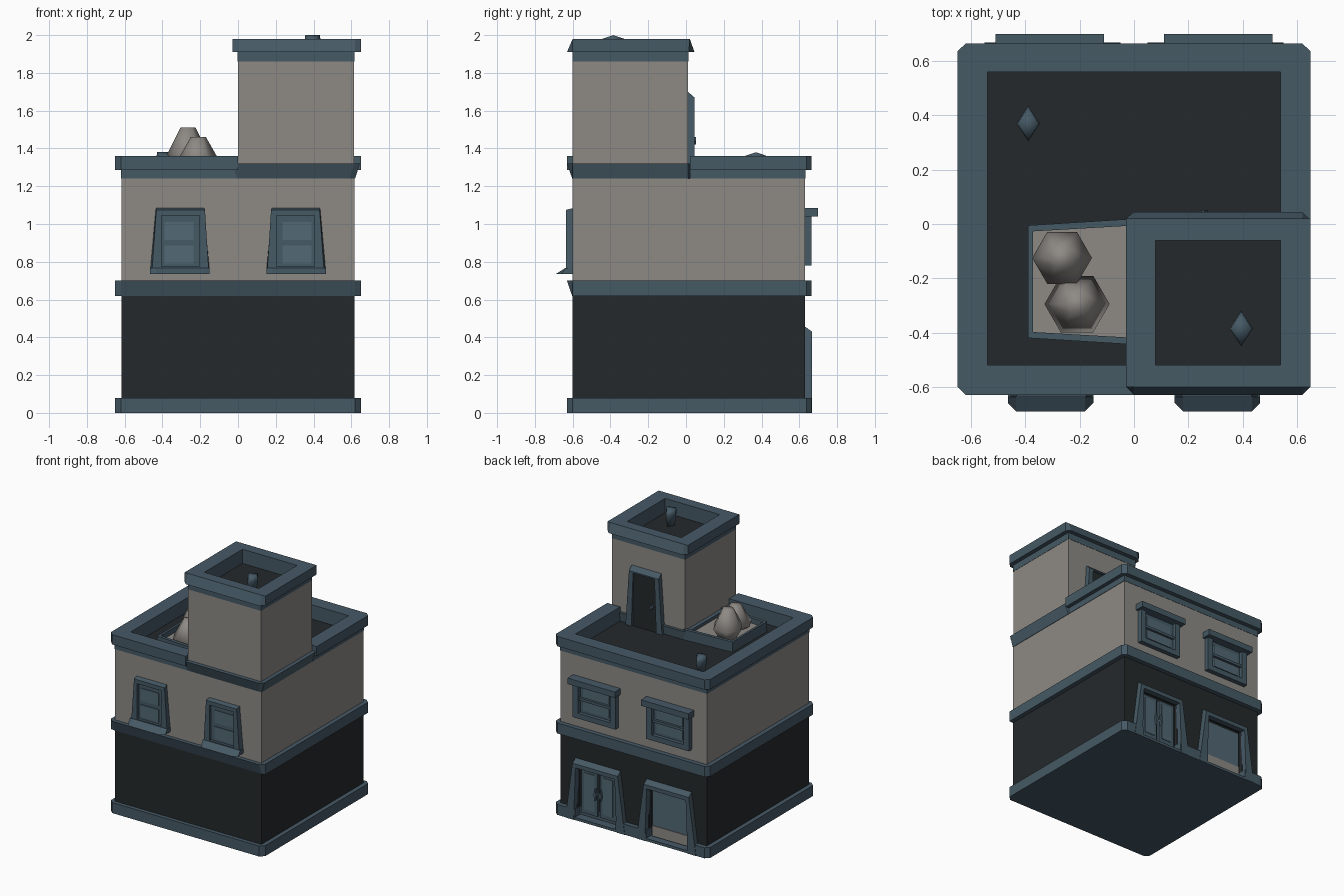
import bpy, bmesh, math

if "Cube" in bpy.data.objects:
    bpy.data.objects.remove(bpy.data.objects["Cube"])

def mat(name, r, g, b):
    m = bpy.data.materials.new(name)
    m.diffuse_color = (r, g, b, 1)
    m.use_nodes = True
    m.node_tree.nodes["Principled BSDF"].inputs["Base Color"].default_value = m.diffuse_color
    return m

WALL = mat("warm_grey", 0.27, 0.255, 0.235)
BLUE = mat("slate_blue", 0.06, 0.10, 0.13)
DARK = mat("charcoal", 0.018, 0.022, 0.024)
PANE = mat("pane_blue", 0.085, 0.14, 0.175)

def loft(name, loops, m, ring=False, smooth=False):
    """Bridge equal-length loops; cap the ends, or close into a ring."""
    bm = bmesh.new()
    vs = [[bm.verts.new(p) for p in lp] for lp in loops]
    n = len(vs[0])
    for a, b in zip(vs, vs[1:] + (vs[:1] if ring else [])):
        for i in range(n):
            j = (i + 1) % n
            bm.faces.new((a[i], a[j], b[j], b[i]))
    if not ring:
        bm.faces.new(vs[0])
        bm.faces.new(vs[-1])
    bmesh.ops.recalc_face_normals(bm, faces=bm.faces[:])
    for f in bm.faces:
        f.smooth = smooth
    me = bpy.data.meshes.new(name)
    bm.to_mesh(me)
    bm.free()
    me.materials.append(m)
    o = bpy.data.objects.new(name, me)
    bpy.context.collection.objects.link(o)
    return o

def at_z(pts, z):
    return [(x, y, z) for x, y in pts]

def at_y(pts, y):
    return [(x, y, z) for x, z in pts]

def rect(a, b, c, d):
    return [(a, c), (b, c), (b, d), (a, d)]

def box(name, x0, x1, y0, y1, z0, z1, m):
    r = rect(min(x0, x1), max(x0, x1), y0, y1)
    return loft(name, [at_z(r, z0), at_z(r, z1)], m)

def outline(x0, x1, f, sf, sb, b, c=0.03):
    """Rectangle with cut corners: f/b front and back, sf/sb ends of the sides."""
    return [(x0, sf), (x0 + c, f), (x1 - c, f), (x1, sf),
            (x1, sb), (x1 - c, b), (x0 + c, b), (x0, sb)]

# Main storeys and trim bands
full = outline(-.65, .65, -.63, -.60, .637, .665)
base = loft("base_trim", [at_z(full, 0), at_z(full, .08)], BLUE)
ground = box("ground_floor_walls", -.617, .617, -.60, .63, .08, .62, DARK)
mid_low = outline(-.65, .65, -.603, -.60, .637, .665)
loft("middle_band", [at_z(mid_low, .62), at_z(full, .70)], BLUE)
box("upper_floor_walls", -.617, .617, -.60, .63, .70, 1.24, WALL)
box("main_roof", -.58, .58, -.56, .60, 1.24, 1.252, DARK)

# L-shaped parapet, interrupted by the tower
inner = [(.54, .02), (.54, .56), (-.54, .56), (-.54, -.52), (0, -.52)]
stripe = [(0, -.602), (-.62, -.602), (-.62, .632), (.62, .632), (.62, .02)] + inner
cap = [(0, -.63), (-.62, -.63), (-.65, -.60), (-.65, .637), (-.62, .665),
       (.62, .665), (.65, .637), (.65, .02)] + inner
loft("parapet_stripe", [at_z(stripe, 1.24), at_z(stripe, 1.285)], BLUE)
loft("parapet", [at_z(cap, 1.285), at_z(cap, 1.36)], BLUE)

# Tower
low = outline(-.01, .62, -.602, -.60, .01, .02)
high = outline(-.03, .645, -.63, -.60, .01, .03)
loft("tower_base_band", [at_z(low, 1.24), at_z(high, 1.32)], BLUE)
box("tower_walls", 0, .615, -.60, .01, 1.32, 1.86, WALL)
box("tower_roof", .03, .59, -.57, -.02, 1.86, 1.872, DARK)
hole = outline(.08, .54, -.52, -.52, -.06, -.06)
t0 = outline(-.002, .617, -.602, -.602, .012, .012)
t1 = outline(-.03, .65, -.63, -.60, .015, .045)
t2 = outline(-.03, .65, -.60, -.60, .02, .02)
loft("tower_stripe", [at_z(t0, 1.86), at_z(t0, 1.91), at_z(hole, 1.91), at_z(hole, 1.86)], BLUE, True)
loft("tower_parapet", [at_z(t1, 1.91), at_z(t2, 1.98), at_z(hole, 1.98), at_z(hole, 1.91)], BLUE, True)

def door_frame(name, c, wb, wt, iw, z0, z1, zi, y0, y1):
    """Slanted surround, open at the bottom, sloping back at the top."""
    def u(top):
        return [(c - wb, z0), (c - wt, top), (c + wt, top), (c + wb, z0),
                (c + iw + .015, z0), (c + iw, zi), (c - iw, zi), (c - iw - .015, z0)]
    loft(name, [at_y(u(z1), y0), at_y(u(z1 - .03), y1)], BLUE)

def handle(name, x, y, z, h=.045):
    d = [(x - .012, z), (x, z - h), (x + .012, z), (x, z + h)]
    loft(name, [at_y(d, y), at_y(d, y + .018)], BLUE)

# Tower door
door_frame("tower_door_frame", .325, .155, .125, .09, 1.24, 1.70, 1.66, .01, .045)
box("tower_door", .225, .425, .005, .034, 1.25, 1.67, DARK)
handle("tower_door_handle", .26, .034, 1.44, .02)

# Ground floor openings at the back
for side, c in (("double_door", .30), ("shop_window", -.30)):
    door_frame(side + "_frame", c, .25, .19, .165, 0, .46, .40, .625, .668)
    cut = box(side + "_cutter", c - .172, c + .172, .60, .75, .02, .41, DARK)
    cut.hide_render = True
    cut.hide_viewport = True
    for o in (base, ground):
        b = o.modifiers.new("opening", 'BOOLEAN')
        b.operation = 'DIFFERENCE'
        b.solver = 'EXACT'
        b.object = cut
for s in (-1, 1):
    box("door_leaf", .30 + s * .012, .30 + s * .145, .59, .622, .05, .385, BLUE)
    box("door_glass", .30 + s * .035, .30 + s * .12, .60, .626, .08, .36, PANE)
    handle("door_handle", .30 + s * .022, .622, .22)
box("shop_glass", -.45, -.15, .59, .62, .11, .385, PANE)
box("shop_ledge", -.45, -.15, .59, .625, .03, .11, WALL)

for s in (-1, 1):
    # Front windows
    f = lambda pts: [(s * x, z) for x, z in pts]
    outer = f([(.15, .75), (.465, .75), (.435, 1.085), (.18, 1.085)])
    rim = f([(.155, .76), (.455, .76), (.432, 1.075), (.175, 1.075)])
    gap = f(rect(.205, .405, .775, 1.045))
    loft("front_window_frame", [at_y(outer, -.595), at_y(rim, -.635), at_y(gap, -.635), at_y(gap, -.595)], BLUE, True)
    box("front_window_sash", s * .20, s * .41, -.615, -.59, .77, 1.05, BLUE)
    for z in (.79, .915):
        box("front_window_pane", s * .235, s * .39, -.62, -.60, z, z + .095, PANE)
    sill = [(.15, -.595), (.15, -.66), (.18, -.69), (.435, -.69), (.465, -.66), (.465, -.595)]
    lo = [(s * x, y, .735) for x, y in sill]
    hi = [(s * x, max(y, -.637), .768) for x, y in sill]
    loft("front_window_sill", [lo, hi], BLUE)

    # Back windows
    o, g = f(rect(.13, .49, .78, 1.05)), f(rect(.175, .445, .82, 1.04))
    loft("back_window_frame", [at_y(o, .625), at_y(o, .665), at_y(g, .665), at_y(g, .625)], BLUE, True)
    box("back_window_lintel", s * .11, s * .51, .625, .70, 1.04, 1.085, BLUE)
    box("back_window_sash", s * .17, s * .45, .62, .637, .81, 1.045, BLUE)
    for z in (.84, .94):
        box("back_window_pane", s * .20, s * .42, .63, .643, z, z + .07, PANE)
    box("back_window_bar", s * .17, s * .45, .63, .655, .915, .935, BLUE)

# Roof vents: diamond section with a ridged top
for x, y, z in ((-.39, .37, 1.25), (.395, -.385, 1.87)):
    def ring(k, h, ridge=0):
        return [(x - .043 * k, y, z + h + ridge), (x, y - .065 * k, z + h),
                (x + .043 * k, y, z + h + ridge), (x, y + .065 * k, z + h)]
    loft("roof_vent", [ring(.7, 0), ring(1, .09), ring(.9, .11, .02)], BLUE, smooth=True)

# Tray beside the tower with two boulders
tray = [(-.39, -.42), (.01, -.445), (.01, .02), (-.39, -.005)]
well = [(-.372, -.398), (.01, -.42), (.01, -.005), (-.372, -.027)]
loft("tray_rim", [at_z(tray, 1.25), at_z(tray, 1.33), at_z(well, 1.33), at_z(well, 1.25)], BLUE, True)
loft("tray_floor", [at_z(well, 1.25), at_z(well, 1.29)], WALL)

def hexa(x, y, z, r, turn=0):
    return [(x + r * math.cos(turn + i * math.pi / 3), y + r * math.sin(turn + i * math.pi / 3), z)
            for i in range(6)]

for x, y, top in ((-.265, -.125, 1.51), (-.21, -.295, 1.46)):
    r = .11 if top > 1.5 else .12
    loft("boulder", [hexa(x, y, 1.28, .06), hexa(x, y, top - .14, r),
                     hexa(x, y, top, .04, .0)], WALL, smooth=True)
